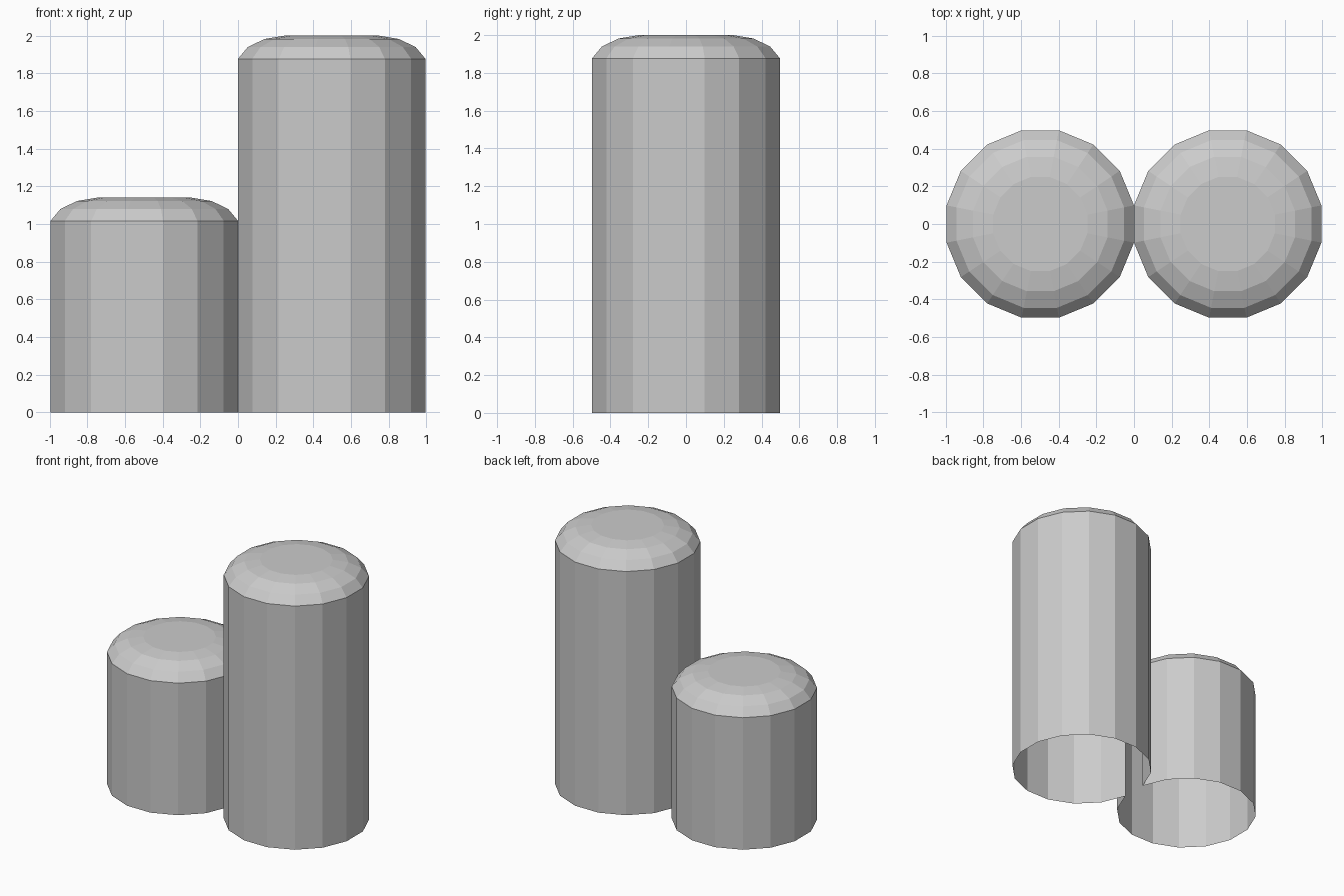
import bpy, bmesh, math

if "Cube" in bpy.data.objects:
    bpy.data.objects.remove(bpy.data.objects["Cube"])

SIDES = 16
HALF = 0.4975          # distance from axis to a flat side
JOIN_Z = 1.017         # height of the opening shared by both columns
# Rounded cap: (flat-to-axis distance, height above shoulder)
CAP = [(HALF, 0.0), (0.445, 0.063), (0.357, 0.105), (0.25, 0.123)]


def capped_column(name, cx, shoulder):
    bm = bmesh.new()
    profile = [(HALF, 0.0)]
    if shoulder > JOIN_Z:
        profile.append((HALF, JOIN_Z))
    profile += [(r, shoulder + z) for r, z in CAP]

    # Stacked rings, with flat sides facing the axes
    rings = []
    for r, z in profile:
        R = r / math.cos(math.pi / SIDES)
        rings.append([bm.verts.new((cx + R * math.cos((i + 0.5) * math.tau / SIDES),
                                    R * math.sin((i + 0.5) * math.tau / SIDES), z))
                      for i in range(SIDES)])
    for a, b in zip(rings, rings[1:]):
        for i in range(SIDES):
            j = (i + 1) % SIDES
            bm.faces.new((a[i], a[j], b[j], b[i]))
    bm.faces.new(rings[-1])

    # Open the wall where the two columns touch (underside is open too)
    shared = [f for f in bm.faces
              if all(abs(v.co.x) < 1e-4 and v.co.z < JOIN_Z + 1e-4 for v in f.verts)]
    bmesh.ops.delete(bm, geom=shared, context='FACES')

    mesh = bpy.data.meshes.new(name)
    bm.to_mesh(mesh)
    bm.free()
    bpy.context.collection.objects.link(bpy.data.objects.new(name, mesh))


capped_column("short_column", -HALF, JOIN_Z)
capped_column("tall_column", HALF, 1.877)
